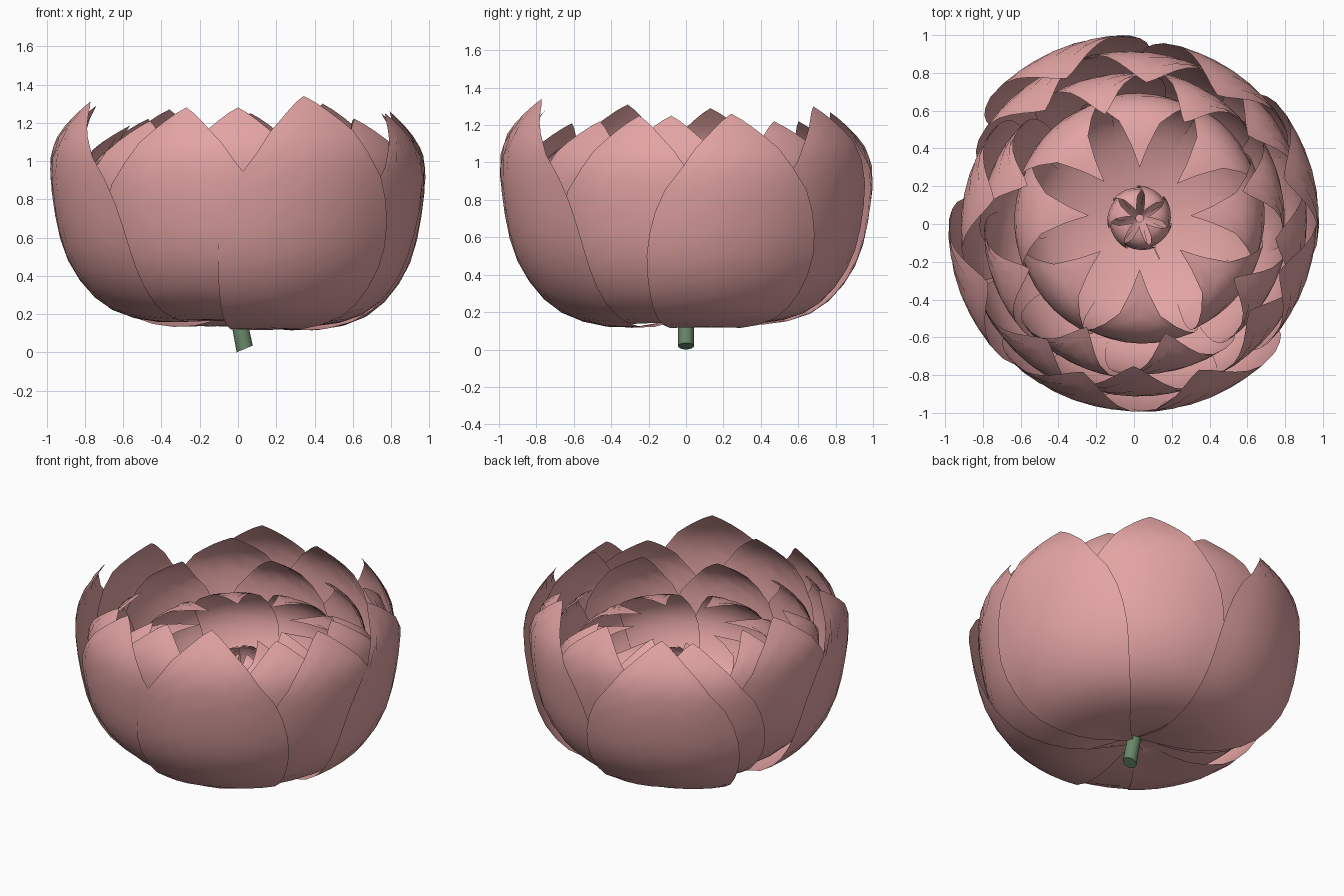
import bpy, math, random
from mathutils import Vector

if "Cube" in bpy.data.objects:
    bpy.data.objects.remove(bpy.data.objects["Cube"])
random.seed(4)

def mat(name, c):
    m = bpy.data.materials.new(name)
    m.diffuse_color = (*c, 1)
    m.use_nodes = True
    m.node_tree.nodes["Principled BSDF"].inputs["Base Color"].default_value = m.diffuse_color
    return m
PINK = mat("petal pink", (0.77, 0.37, 0.37))
GREEN = mat("stem green", (0.14, 0.25, 0.14))

def sample(pts, t):
    """Catmull-Rom through evenly spaced points."""
    n = len(pts) - 1
    i = min(int(t * n), n - 1)
    f = t * n - i
    p = [Vector(pts[max(0, min(n, k))]) for k in (i - 1, i, i + 1, i + 2)]
    return 0.5 * (2 * p[1] + (p[2] - p[0]) * f + (2 * p[0] - 5 * p[1] + 4 * p[2] - p[3]) * f * f
                  + (3 * p[1] - p[0] - 3 * p[2] + p[3]) * f ** 3)

def smooth(ob, m):
    ob.data.materials.append(m)
    for p in ob.data.polygons:
        p.use_smooth = True

def petal(name, profile, widths, az, scale=1.0, lift=0.0, base=0.0, point=0.14, skew=0.0,
          centre=(0, 0), nu=8, nv=14):
    """Curved sheet: profile is (radius, height), widths are half angles in degrees."""
    verts, faces = [], []
    for j in range(nv + 1):
        t = j / nv
        w = sample([(x, 0) for x in widths], t)[0]
        for i in range(nu + 1):
            u = i / nu * 2 - 1
            r, z = sample(profile, t * (1 - point * abs(u)))
            r *= scale * (1 + skew * u)          # one edge tucks under its neighbour
            a = math.radians(az + w * u)
            verts.append((centre[0] + r * math.cos(a), centre[1] + r * math.sin(a),
                          z + lift * t + base * (1 - t)))
    for j in range(nv):
        for i in range(nu):
            a = j * (nu + 1) + i
            faces.append((a, a + 1, a + nu + 2, a + nu + 1))
    me = bpy.data.meshes.new(name)
    me.from_pydata(verts, [], faces)
    ob = bpy.data.objects.new(name, me)
    bpy.context.collection.objects.link(ob)
    smooth(ob, PINK)

# Outer cup of broad petals: azimuth, scale, tip lift, base lift
OUTER = [(0.02, 0.19), (0.36, 0.13), (0.67, 0.21), (0.87, 0.44), (0.955, 0.75), (0.965, 1.07), (0.82, 1.3)]
W_OUT = [26, 29, 31, 31, 30, 25, 14]
for k, (az, s, l, b) in enumerate([(115, 1.035, -0.03, 0.01), (202, 1.015, 0.01, 0.03), (294, 1.03, 0.04, -0.025),
                                   (17, 1.01, -0.04, -0.01), (57, 0.99, 0.0, 0.01), (251, 1.01, -0.02, 0.05),
                                   (342, 0.985, -0.05, 0.02)]):
    petal(f"outer_petal_{k+1}", OUTER, W_OUT, az, s, l, b, skew=0.008)

# Second cup, fills the gaps of the first
SECOND = [(0.02, 0.21), (0.34, 0.17), (0.63, 0.26), (0.83, 0.48), (0.905, 0.76), (0.91, 1.05), (0.76, 1.25)]
for k, (az, l) in enumerate([(-6, 0), (38, -0.03), (85, 0.0), (128, -0.03), (170, 0.04), (233, -0.04),
                             (270, 0.03), (323, -0.03)]):
    petal(f"second_petal_{k+1}", SECOND, W_OUT, az, 0.99 + 0.015 * (k % 2), l, skew=0.012)

# Middle cup
MIDDLE = [(0.02, 0.23), (0.3, 0.21), (0.56, 0.31), (0.73, 0.5), (0.8, 0.76), (0.78, 1.0), (0.6, 1.16)]
for k in range(8):
    petal(f"middle_petal_{k+1}", MIDDLE, [25, 26, 28, 29, 27, 22, 11], 20 + k * 45 + random.uniform(-6, 6),
          1, random.uniform(-0.03, 0.04), skew=0.015)

# Inner cup, tips curling in towards the middle
INNER = [(0.02, 0.3), (0.28, 0.35), (0.5, 0.45), (0.62, 0.6), (0.66, 0.78), (0.55, 0.95), (0.27, 1.0)]
for k, az in enumerate([43, 90, 134, 177, 220, 270, 322, 3]):
    petal(f"inner_petal_{k+1}", INNER, [24, 26, 28, 29, 27, 20, 7], az, 1, 0, point=0.08, skew=0.012,
          centre=(0.03, 0.03))

# Small bud in the middle
BUD = [(0.02, 0.3), (0.08, 0.4), (0.13, 0.5), (0.165, 0.62), (0.16, 0.73), (0.12, 0.79), (0.04, 0.81)]
for k in range(7):
    petal(f"bud_petal_{k+1}", BUD, [28, 30, 32, 33, 30, 22, 10], k * 360 / 7 + 10, 1, 0, 0, 0.08, 0.04,
          (0.03, 0.03), 6, 10)

# Leaning stem with a slanted cut
bpy.ops.mesh.primitive_cylinder_add(vertices=20, radius=0.042, depth=1)
stem = bpy.context.object
stem.name = "stem"
for v in stem.data.vertices:
    if v.co.z > 0:
        v.co.z = 0.22
        v.co.x -= 0.005
    else:
        v.co.z = max(0.0, 0.018 + v.co.x * 0.42)
        v.co.x += 0.035
smooth(stem, GREEN)
bpy.ops.object.shade_smooth_by_angle(angle=math.radians(40))
